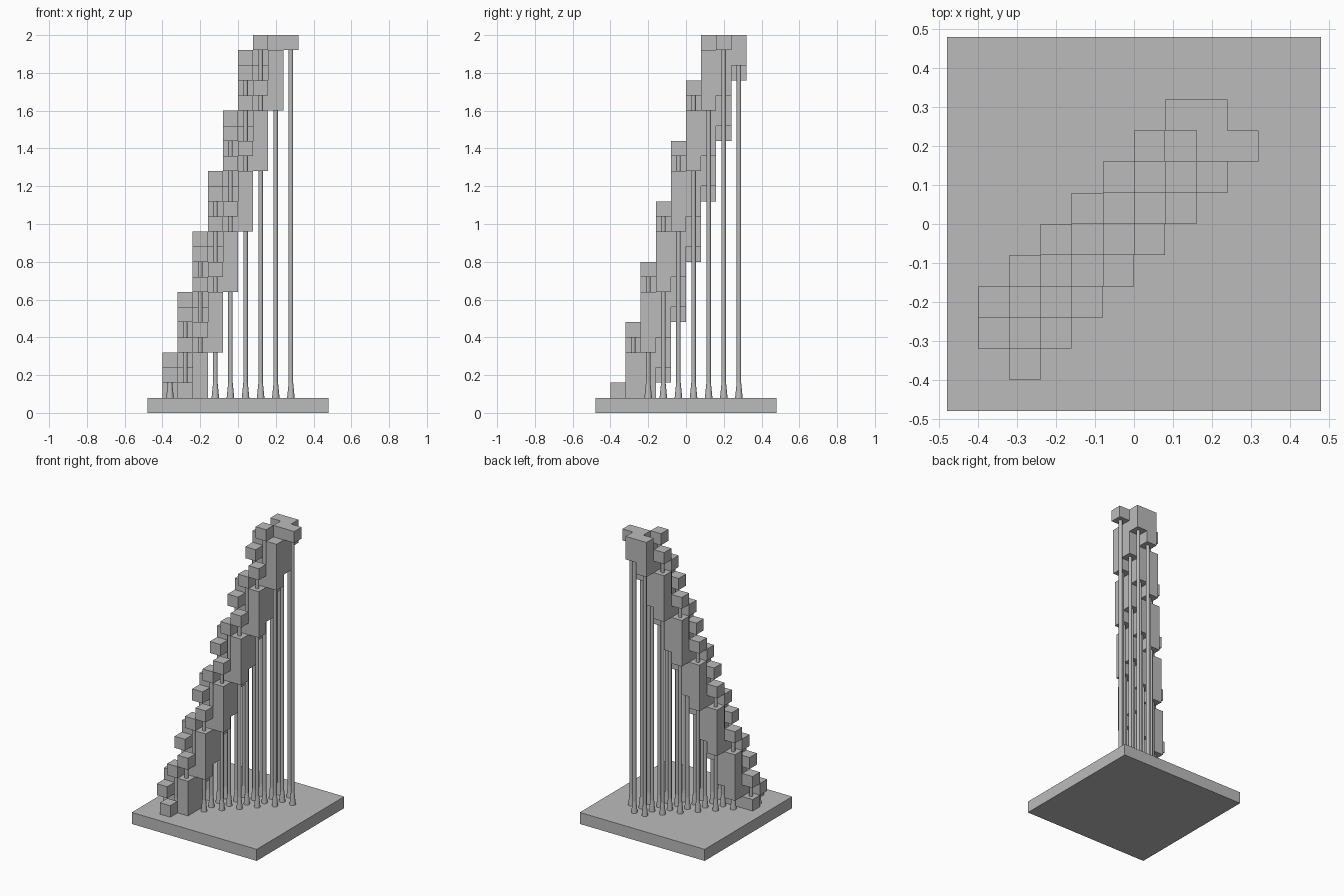
import bpy
import bmesh
from mathutils import Matrix, Vector

U = 0.08          # size of one cell
ORIGIN = -0.40    # corner of cell (0, 0)
LAYERS = 24
POLE_R, FOOT_R = 0.012, 0.02
SIDES = 12

cube = bpy.data.objects.get("Cube")
if cube:
    bpy.data.objects.remove(cube, do_unlink=True)

grey = bpy.data.materials.new("grey")
grey.use_nodes = True
colour = (0.5, 0.5, 0.5, 1)
grey.diffuse_color = colour
grey.node_tree.nodes["Principled BSDF"].inputs["Base Color"].default_value = colour


def finish(bm, name):
    mesh = bpy.data.meshes.new(name)
    bm.to_mesh(mesh)
    bm.free()
    mesh.materials.append(grey)
    obj = bpy.data.objects.new(name, mesh)
    bpy.context.collection.objects.link(obj)
    return obj


def next_layer(cells):
    """Each cell lives on with 2 or 3 neighbours, and is born with 3."""
    count = {}
    for i, j in cells:
        for di in (-1, 0, 1):
            for dj in (-1, 0, 1):
                if di or dj:
                    key = (i + di, j + dj)
                    count[key] = count.get(key, 0) + 1
    return {c for c, n in count.items() if n == 3 or (n == 2 and c in cells)}


# Layers of cells, climbing diagonally
layer = {(1, 0), (2, 1), (0, 2), (1, 2), (2, 2)}
solid = set()
for k in range(1, LAYERS + 1):
    solid |= {(i, j, k) for i, j in layer}
    layer = next_layer(layer)

# Base slab
bm = bmesh.new()
bmesh.ops.create_cube(bm, size=1, matrix=Matrix.Translation((0, 0, U / 2))
                      @ Matrix.Diagonal((12 * U, 12 * U, U, 1)))
finish(bm, "base")

# Stepped cubes: keep only the outer faces, then merge flat neighbours
bm = bmesh.new()
for i, j, k in sorted(solid):
    centre = Vector((ORIGIN + (i + 0.5) * U, ORIGIN + (j + 0.5) * U, (k + 0.5) * U))
    made = bmesh.ops.create_cube(bm, size=U, matrix=Matrix.Translation(centre))
    faces = {f for v in made["verts"] for f in v.link_faces}
    hidden = []
    for f in faces:
        n = f.normal if f.normal.length > 0.5 else (f.calc_center_median() - centre).normalized()
        beside = (i + round(n.x), j + round(n.y), k + round(n.z))
        if beside in solid or beside[2] == 0:
            hidden.append(f)
    bmesh.ops.delete(bm, geom=hidden, context='FACES')
bmesh.ops.remove_doubles(bm, verts=bm.verts[:], dist=0.0001)
bmesh.ops.dissolve_limit(bm, angle_limit=0.02, verts=bm.verts[:], edges=bm.edges[:])
finish(bm, "stepped_cubes")

# Support poles under every overhanging cell, flared where they meet the base
bm = bmesh.new()


def tube(x, y, low, high, r_low, r_high):
    bmesh.ops.create_cone(bm, cap_ends=False, segments=SIDES, radius1=r_low, radius2=r_high,
                          depth=high - low, matrix=Matrix.Translation((x, y, (low + high) / 2)))


for i, j, k in sorted(solid):
    below = k - 1
    while below > 0 and (i, j, below) not in solid:
        below -= 1
    if below == k - 1:
        continue
    x, y = ORIGIN + (i + 0.5) * U, ORIGIN + (j + 0.5) * U
    low, high = (below + 1) * U, k * U
    if below == 0:
        tube(x, y, low, low + U, FOOT_R, POLE_R)
        low += U
    if high - low > U / 2:
        tube(x, y, low, high, POLE_R, POLE_R)
poles = finish(bm, "support_poles")

bpy.context.view_layer.objects.active = poles
poles.select_set(True)
bpy.ops.object.shade_smooth_by_angle(angle=0.6)
